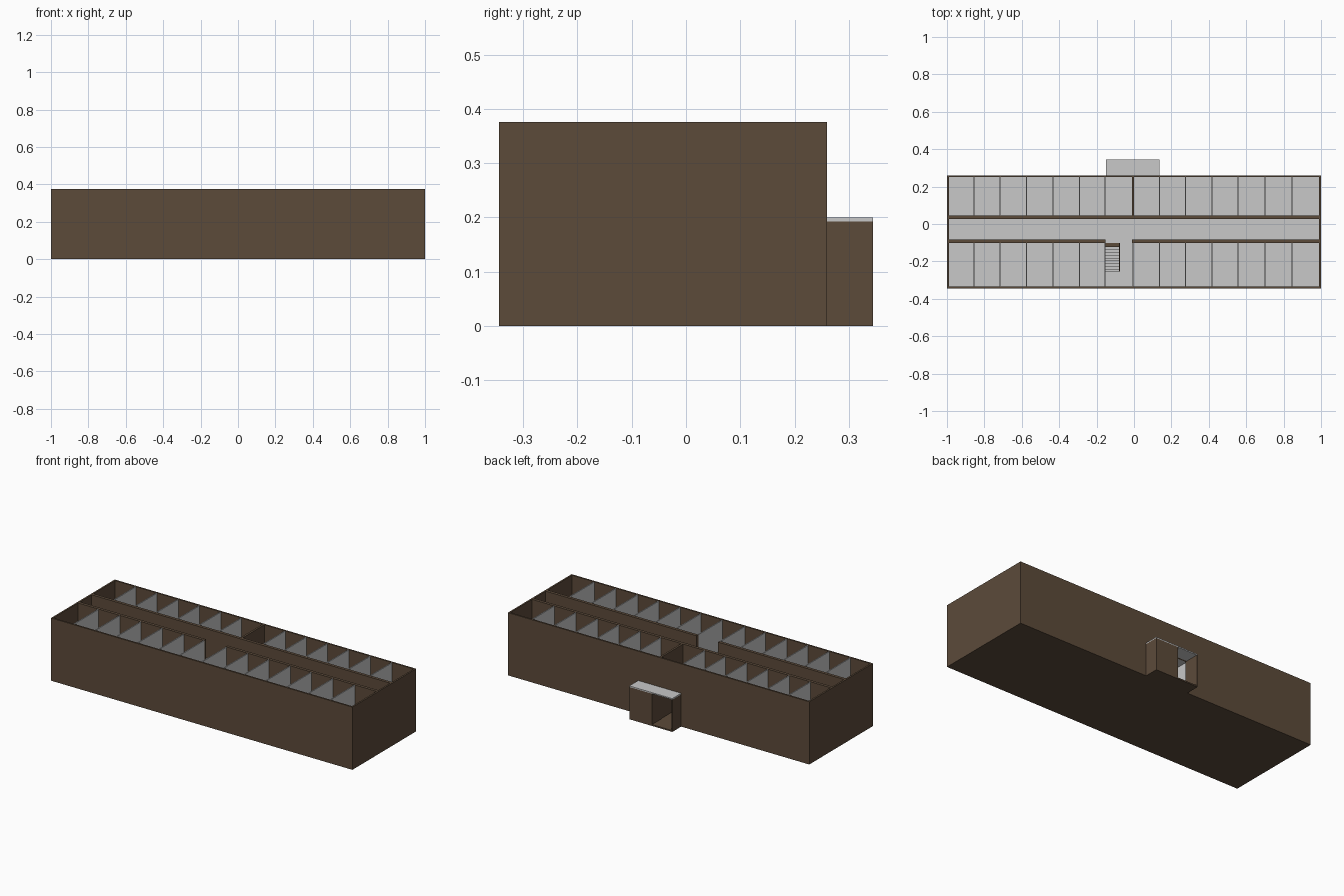
import bpy, bmesh

if "Cube" in bpy.data.objects:
    bpy.data.objects.remove(bpy.data.objects["Cube"])


def material(name, rgb):
    m = bpy.data.materials.new(name)
    m.diffuse_color = (*rgb, 1)
    m.use_nodes = True
    m.node_tree.nodes["Principled BSDF"].inputs["Base Color"].default_value = m.diffuse_color
    return m


BROWN = material("brown wall", (0.107, 0.069, 0.042))
GREY = material("light grey slab", (0.58, 0.58, 0.58))


def boxes(name, mat, specs):
    """One object made of boxes given as (x0, x1, y0, y1, z0, z1)."""
    bm = bmesh.new()
    for x0, x1, y0, y1, z0, z1 in specs:
        res = bmesh.ops.create_cube(bm, size=1)
        for v in res["verts"]:
            v.co = ((x0 + x1) / 2 + v.co.x * (x1 - x0),
                    (y0 + y1) / 2 + v.co.y * (y1 - y0),
                    (z0 + z1) / 2 + v.co.z * (z1 - z0))
    me = bpy.data.meshes.new(name)
    bm.to_mesh(me)
    bm.free()
    me.materials.append(mat)
    ob = bpy.data.objects.new(name, me)
    bpy.context.collection.objects.link(ob)
    return ob


FRONT, BACK, PORCH = -0.344, 0.26, 0.344
TOP, F0, F1, SLAB = 0.376, 0.008, 0.193, 0.2   # wall top, ground floor, slab bottom/top
T = 0.01                                       # outer wall thickness
HL, HR = -0.153, -0.01                         # entrance hall and stairwell sides
C0, C1 = (-0.102, -0.084), (0.027, 0.045)      # corridor walls in y

# base plate, with the porch base
boxes("base_slab", BROWN, [(-1, 1, FRONT, BACK, 0, F0),
                           (-0.15, 0.135, BACK, PORCH, 0, F0)])

# outer walls; the back one has a full-height ground floor doorway
boxes("outer_walls", BROWN, [
    (-1, 1, FRONT, FRONT + T, F0, TOP),
    (-1, -1 + T, FRONT + T, BACK - T, F0, TOP),
    (1 - T, 1, FRONT + T, BACK - T, F0, TOP),
    (-1, -0.145, BACK - T, BACK, F0, F1),
    (HR - 0.005, 1, BACK - T, BACK, F0, F1),
    (-1, 1, BACK - T, BACK, F1, TOP)])

# corridor walls, open at the stairs and (ground floor only) at the hall
i0, i1 = -1 + T, 1 - T
boxes("corridor_walls", BROWN, [
    (i0, HL, *C0, F0, F1), (HR, i1, *C0, F0, F1),
    (i0, HL, *C0, SLAB, TOP), (HR, i1, *C0, SLAB, TOP),
    (i0, HL, *C1, F0, F1), (HR, i1, *C1, F0, F1),
    (i0, i1, *C1, SLAB, TOP)])

# central brown dividing wall in the back row
boxes("central_wall", BROWN, [(-0.012, 0, C1[1], BACK - T, F0, F1),
                              (-0.012, 0, C1[1], BACK - T, SLAB, TOP)])

# room partitions on both floors
xs = [-0.856, -0.715, -0.574, -0.433, -0.291, -0.155,
      -0.007, 0.136, 0.275, 0.417, 0.557, 0.70, 0.845]
parts = []
for x in xs:
    for z0, z1 in ((F0, F1), (SLAB, TOP - 0.001)):
        parts.append((x - .003, x + .003, FRONT + T, C0[0], z0, z1))
        if x != -0.007:
            parts.append((x - .003, x + .003, C1[1], BACK - T, z0, z1))
boxes("room_partitions", GREY, parts)

# upper floor slab around the stair hole
SX, SY = -0.08, -0.255
boxes("upper_floor", GREY, [
    (i0, i1, C0[0], BACK - T, F1, SLAB),
    (i0, HL, FRONT + T, C0[0], F1, SLAB),
    (SX, i1, FRONT + T, C0[0], F1, SLAB),
    (HL, SX, FRONT + T, SY, F1, SLAB)])

# open stair treads going up from the corridor
n = 9
run = (-0.122 - SY) / n
boxes("stair_treads", GREY, [
    (HL, SX, -0.122 - run * (k + 1), -0.122 - run * k,
     F1 * (k + 1) / (n + 1) - 0.004, F1 * (k + 1) / (n + 1) + 0.004) for k in range(n)])
boxes("stair_head_beam", BROWN, [(HL, SX, -0.122, C0[0], F1 - 0.01, SLAB + 0.003)])
boxes("stair_railing", BROWN, [(SX, SX + 0.006, SY, C0[0], SLAB, SLAB + 0.05)])

# porch: closed room on one side, open entrance on the other
boxes("porch_walls", BROWN, [
    (-0.15, -0.145, BACK, PORCH, F0, F1),
    (0.13, 0.135, BACK, PORCH, F0, F1),
    (-0.015, -0.008, BACK, PORCH, F0, F1),
    (-0.008, 0.13, PORCH - 0.007, PORCH, F0, F1)])
boxes("porch_roof", GREY, [(-0.15, 0.135, BACK, PORCH, F1, SLAB)])
